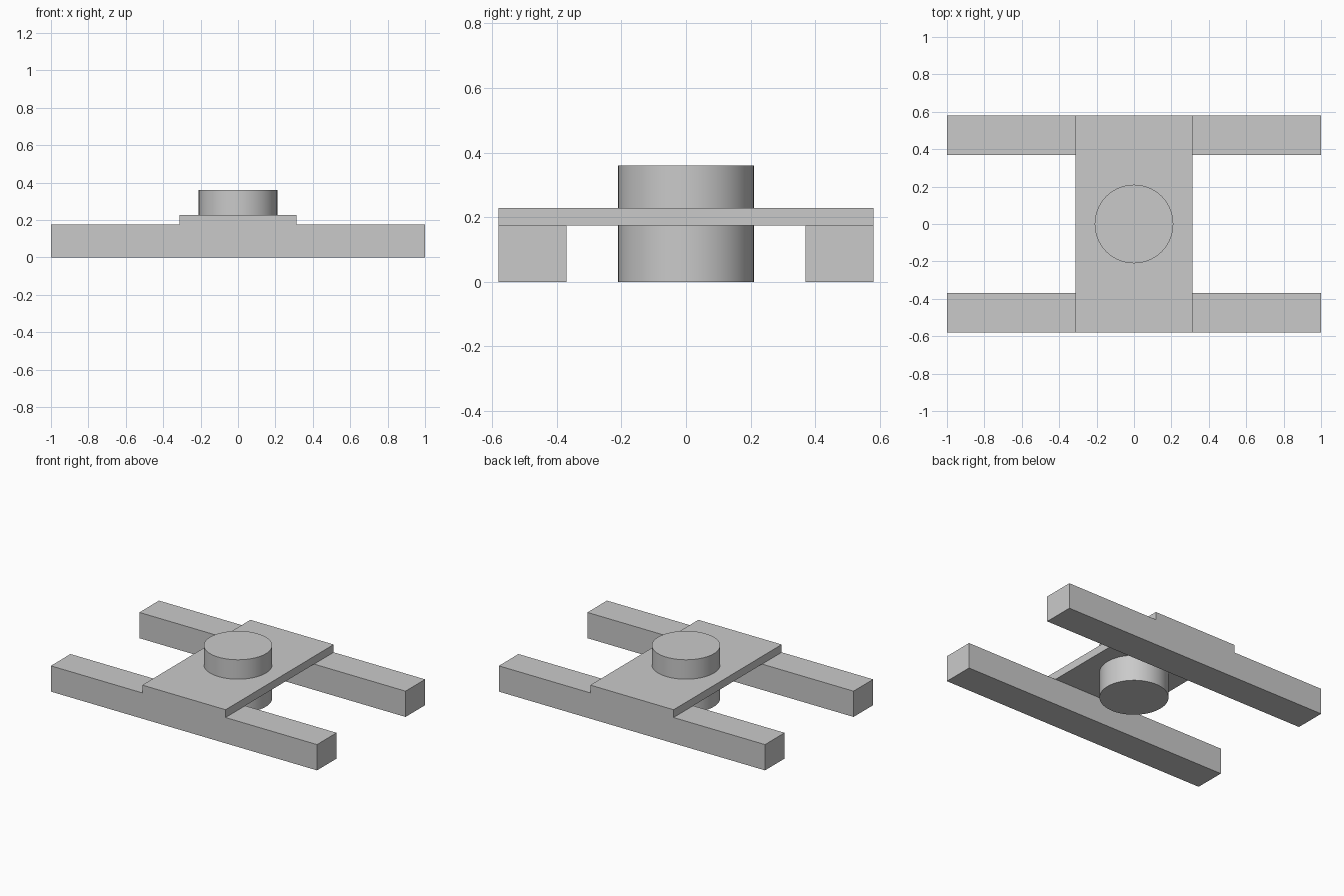
import bpy
import math

if "Cube" in bpy.data.objects:
    bpy.data.objects.remove(bpy.data.objects["Cube"], do_unlink=True)

# Main dimensions
LENGTH, DEPTH = 2.0, 1.16
RAIL_DEPTH, RAIL_TOP = 0.21, 0.175
PLATE_WIDTH, PLATE_TOP = 0.626, 0.228
HUB_RADIUS, HUB_TOP = 0.21, 0.36

grey = bpy.data.materials.new("plain grey")
grey.use_nodes = True
colour = (0.59, 0.59, 0.59, 1)
grey.diffuse_color = colour
grey.node_tree.nodes["Principled BSDF"].inputs["Base Color"].default_value = colour


def finish(name):
    obj = bpy.context.object
    obj.name = obj.data.name = name
    bpy.ops.object.transform_apply(location=True, rotation=False, scale=True)
    obj.data.materials.append(grey)
    return obj


def box(name, width, depth, y, bottom, top):
    bpy.ops.mesh.primitive_cube_add(size=1, location=(0, y, (bottom + top) / 2))
    bpy.context.object.scale = (width, depth, top - bottom)
    return finish(name)


def fuse(body, part):
    mod = body.modifiers.new("union", "BOOLEAN")
    mod.operation, mod.solver, mod.object = "UNION", "EXACT", part
    bpy.ops.object.select_all(action="DESELECT")
    body.select_set(True)
    bpy.context.view_layer.objects.active = body
    bpy.ops.object.modifier_apply(modifier=mod.name)
    bpy.data.objects.remove(part, do_unlink=True)


# Bridging plate, the base of the fused body
body = box("carrier_body", PLATE_WIDTH, DEPTH, 0, RAIL_TOP, PLATE_TOP)

# Front and back rails
for side, label in ((-1, "front"), (1, "back")):
    y = side * (DEPTH - RAIL_DEPTH) / 2
    fuse(body, box(label + "_rail", LENGTH, RAIL_DEPTH, y, 0, RAIL_TOP))

# Round hub passing through the plate
bpy.ops.mesh.primitive_cylinder_add(
    vertices=96, radius=HUB_RADIUS, depth=HUB_TOP, location=(0, 0, HUB_TOP / 2))
fuse(body, finish("hub"))

# Smooth the hub wall and keep the edges crisp
bpy.ops.object.shade_smooth_by_angle(angle=math.radians(30))
